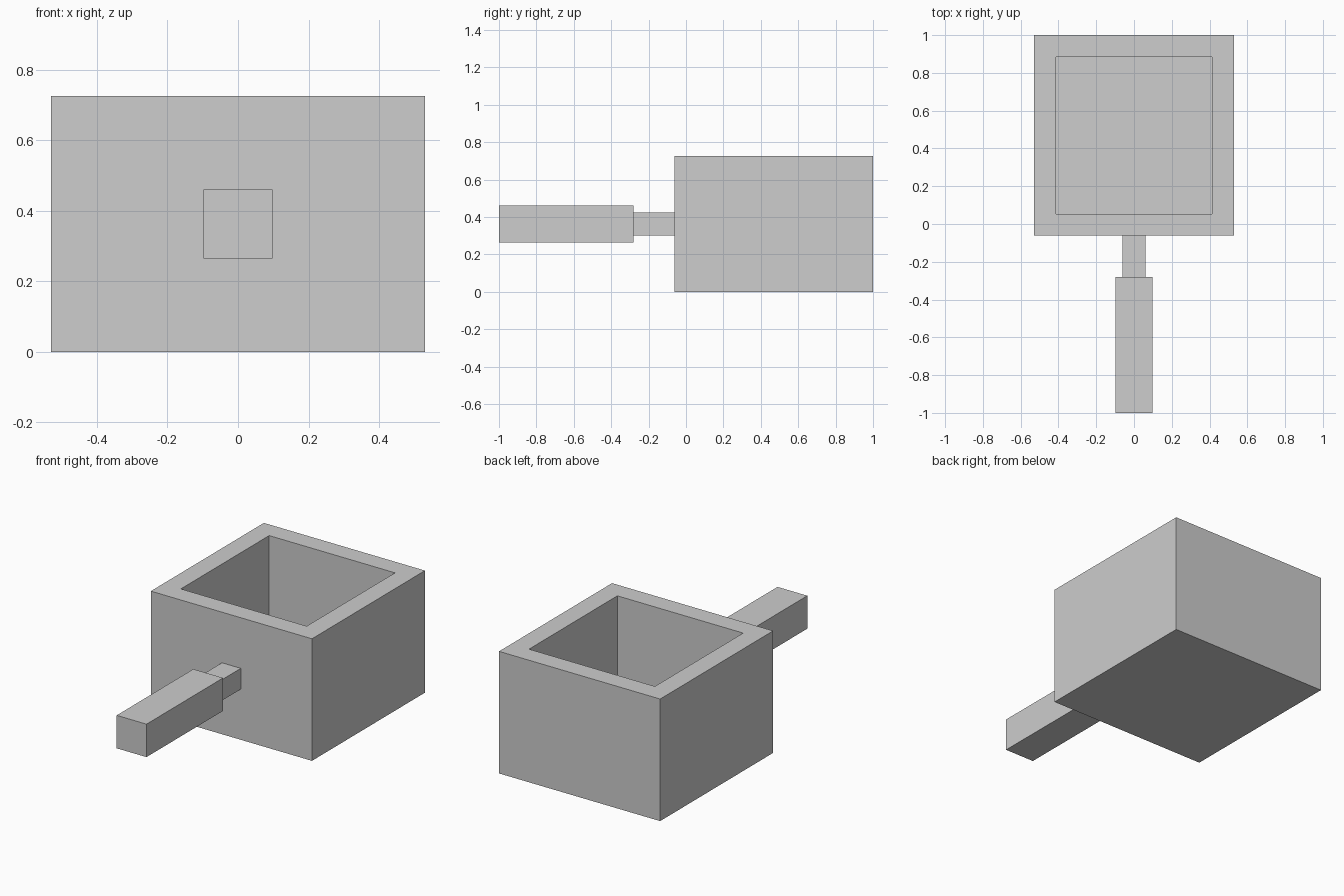
import bpy
import bmesh
from mathutils import Vector

cube = bpy.data.objects.get("Cube")
if cube:
    bpy.data.objects.remove(cube, do_unlink=True)

# Single plain grey
grey = bpy.data.materials.new("light_grey")
grey.use_nodes = True
colour = (0.61, 0.61, 0.61, 1)
grey.diffuse_color = colour
grey.node_tree.nodes["Principled BSDF"].inputs["Base Color"].default_value = colour


def box(name, low, high, wall=0):
    """Box between two corners; a wall thickness hollows it from the top."""
    low, high = Vector(low), Vector(high)
    bm = bmesh.new()
    bmesh.ops.create_cube(bm, size=1)
    bmesh.ops.scale(bm, vec=high - low, verts=bm.verts)
    bmesh.ops.translate(bm, vec=(low + high) / 2, verts=bm.verts)
    if wall:
        bm.normal_update()
        top = max(bm.faces, key=lambda f: f.normal.z)
        bmesh.ops.inset_region(bm, faces=[top], thickness=wall, use_even_offset=True)
        # Sink the inner face to form the cavity, keeping the rim
        result = bmesh.ops.extrude_discrete_faces(bm, faces=[top])
        floor = result["faces"][0]
        bmesh.ops.translate(bm, vec=(0, 0, low.z + wall - high.z), verts=floor.verts)
        bmesh.ops.recalc_face_normals(bm, faces=bm.faces)
    mesh = bpy.data.meshes.new(name)
    bm.to_mesh(mesh)
    bm.free()
    mesh.materials.append(grey)
    obj = bpy.data.objects.new(name, mesh)
    bpy.context.collection.objects.link(obj)


# Open square pot
box("pot", (-0.53, -0.062, 0), (0.53, 1, 0.726), wall=0.116)

# Handle: thin neck and thicker grip, centred on the pot's height
mid = 0.363
for name, half, start, end in (("handle_neck", 0.062, -0.28, -0.062),
                               ("handle_grip", 0.098, -1, -0.28)):
    box(name, (-half, start, mid - half), (half, end, mid + half))
